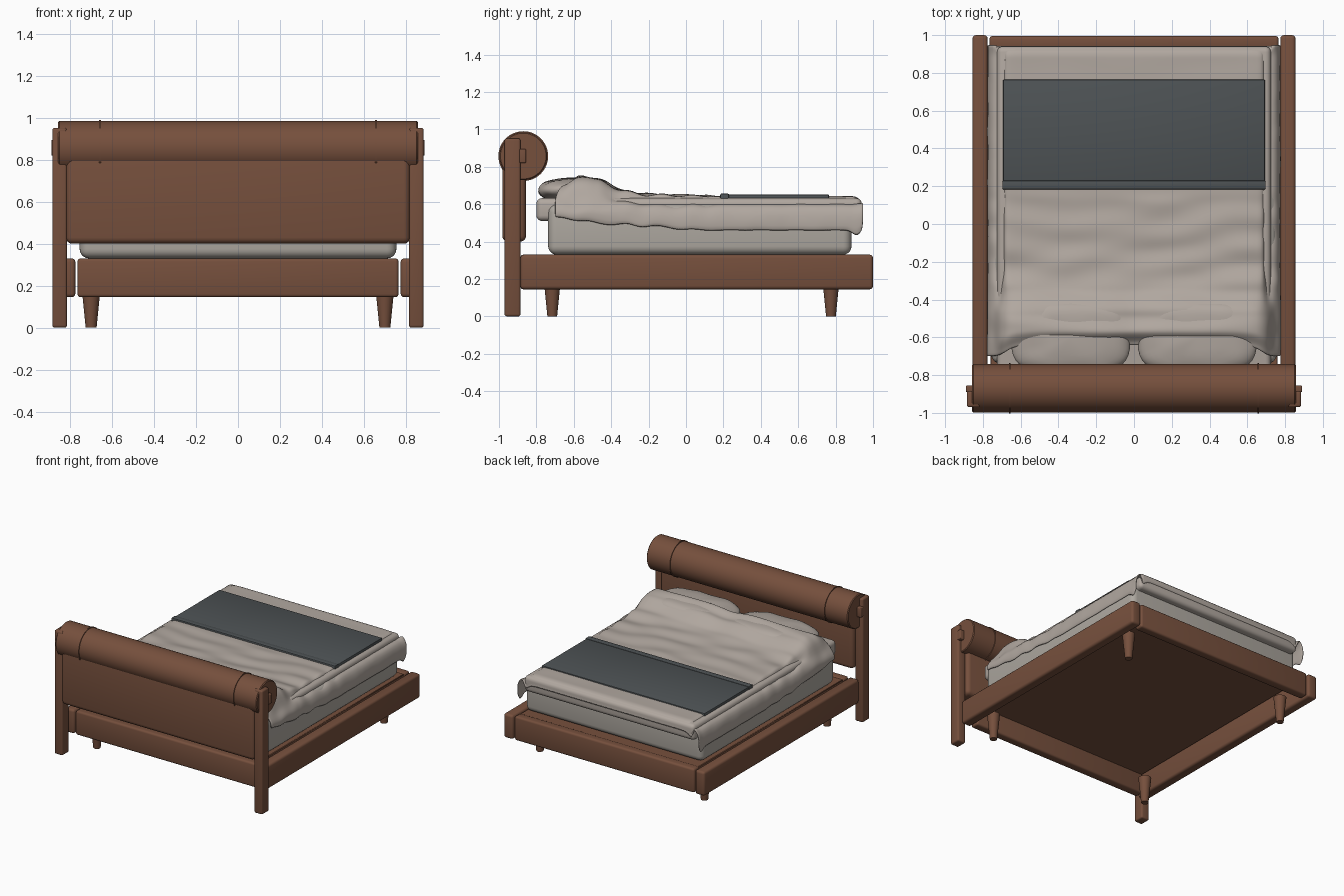
import bpy, bmesh, math
from mathutils import Vector, noise

cube = bpy.data.objects.get("Cube")
if cube:
    bpy.data.objects.remove(cube, do_unlink=True)


def material(name, rgb):
    m = bpy.data.materials.new(name)
    m.use_nodes = True
    m.diffuse_color = (*rgb, 1)
    bsdf = m.node_tree.nodes["Principled BSDF"]
    bsdf.inputs["Base Color"].default_value = (*rgb, 1)
    bsdf.inputs["Roughness"].default_value = 0.8
    return m


LEATHER = material("brown leather", (0.18, 0.079, 0.046))
LINEN = material("warm grey linen", (0.44, 0.39, 0.35))
TICKING = material("grey mattress cloth", (0.42, 0.39, 0.35))
WOOL = material("dark slate wool", (0.075, 0.085, 0.09))


def finish(name, bm, mat, angle=40):
    mesh = bpy.data.meshes.new(name)
    bmesh.ops.recalc_face_normals(bm, faces=bm.faces)
    bm.to_mesh(mesh)
    bm.free()
    mesh.materials.append(mat)
    ob = bpy.data.objects.new(name, mesh)
    bpy.context.collection.objects.link(ob)
    bpy.ops.object.select_all(action='DESELECT')
    ob.select_set(True)
    bpy.context.view_layer.objects.active = ob
    bpy.ops.object.shade_smooth_by_angle(angle=math.radians(angle))
    return ob


def box(name, xs, ys, zs, mat, bevel=0.012, segments=3):
    """Rounded box between two limits on each axis."""
    bm = bmesh.new()
    bmesh.ops.create_cube(bm, size=1)
    for v in bm.verts:
        v.co = [(a + b) / 2 + c * (b - a) for c, (a, b) in zip(v.co, (xs, ys, zs))]
    bmesh.ops.bevel(bm, geom=bm.edges[:], offset=bevel, segments=segments,
                    profile=0.5, affect='EDGES')
    return finish(name, bm, mat)


def lathe_x(name, profile, y, z, mat, steps=64):
    """Revolve (x, radius) points about an axis along x."""
    bm = bmesh.new()
    rings = [[bm.verts.new((x, y + r * math.cos(math.tau * i / steps),
                            z + r * math.sin(math.tau * i / steps)))
              for i in range(steps)] for x, r in profile]
    for a, b in zip(rings, rings[1:]):
        for i in range(steps):
            j = (i + 1) % steps
            bm.faces.new((a[i], a[j], b[j], b[i]))
    bm.faces.new(rings[0])
    bm.faces.new(rings[-1])
    return finish(name, bm, mat)


def lerp_points(points, t):
    """Smoothly interpolate a list of (t, value) pairs."""
    for (a, va), (b, vb) in zip(points, points[1:]):
        if t <= b:
            k = min(max((t - a) / (b - a), 0), 1)
            return va + (vb - va) * k * k * (3 - 2 * k)
    return points[-1][1]


# Bed frame
box("head_rail", (-0.765, 0.765), (-0.885, -0.815), (0.145, 0.33), LEATHER, 0.015)
box("foot_rail", (-0.765, 0.765), (0.925, 0.995), (0.145, 0.33), LEATHER, 0.015)
box("base_panel", (-0.76, 0.76), (-0.83, 0.94), (0.295, 0.325), LEATHER, 0.004, 1)
for side, s in (("left", 1), ("right", -1)):
    box(side + "_rail", sorted((s * 0.775, s * 0.855)), (-0.885, 1.0),
        (0.145, 0.33), LEATHER, 0.018)
    box(side + "_head_post", sorted((s * 0.815, s * 0.885)), (-0.97, -0.885),
        (0, 0.952), LEATHER, 0.012)
    box(side + "_roll_peg", sorted((s * 0.84, s * 0.89)), (-0.89, -0.855),
        (0.82, 0.895), LEATHER, 0.006)
    # Tapered legs
    for end, y in (("head", -0.715), ("foot", 0.775)):
        bm = bmesh.new()
        bmesh.ops.create_cone(bm, cap_ends=True, segments=24, radius1=0.026,
                              radius2=0.046, depth=0.2)
        bmesh.ops.translate(bm, verts=bm.verts, vec=(s * 0.7, y, 0.1))
        finish(f"{side}_{end}_leg", bm, LEATHER)

# Headboard panel with a bolster roll and two straps
box("headboard_panel", (-0.82, 0.82), (-0.982, -0.855), (0.4, 0.83), LEATHER, 0.03, 4)
lathe_x("bolster_roll", [(-0.857, 0.122), (-0.851, 0.128), (0.851, 0.128),
                         (0.857, 0.122)], -0.87, 0.857, LEATHER)
for side, s in (("left", 1), ("right", -1)):
    c = s * 0.658
    lathe_x(side + "_bolster_strap", [(c - 0.005, 0.128), (c - 0.004, 0.133),
                                      (c + 0.004, 0.133), (c + 0.005, 0.128)],
            -0.87, 0.857, LEATHER)

# Mattress and fitted topper
box("mattress", (-0.755, 0.755), (-0.737, 0.885), (0.33, 0.6), TICKING, 0.045, 5)
box("topper", (-0.725, 0.725), (-0.8, 0.94), (0.51, 0.632), LINEN, 0.03, 4)


# Pillows
def pillow(name, cx):
    bm = bmesh.new()
    bmesh.ops.create_uvsphere(bm, u_segments=40, v_segments=20, radius=1)
    for v in bm.verts:
        x, y, z = v.co
        square = lambda c: math.copysign(abs(c) ** 0.6, c)
        px, py = square(x) * 0.315, square(y) * 0.19
        pz = z * 0.06 + 0.008 * noise.noise(Vector((px * 9 + cx, py * 9, z)))
        v.co = (cx + px, -0.6 + py, 0.68 + pz + 0.04 * py)
    finish(name, bm, LINEN, 80)


pillow("left_pillow", 0.335)
pillow("right_pillow", -0.335)

# Duvet: cross-sections swept from head to foot
HEIGHT = [(-0.7, 0.705), (-0.6, 0.752), (-0.47, 0.735), (-0.34, 0.672),
          (-0.2, 0.652), (0.2, 0.643), (0.89, 0.643), (0.925, 0.635), (0.947, 0.57)]
HEM = [(-0.7, 0.525), (-0.4, 0.49), (0.1, 0.458), (0.86, 0.458), (0.92, 0.425), (0.947, 0.47)]


def half_section(y):
    """Points from the middle of the bed out to the hanging hem."""
    h, hem = lerp_points(HEIGHT, y), lerp_points(HEM, y)
    flat = [(0.09 * i, h) for i in range(8)]
    body = [(0.675, h), (0.688, h - 0.012), (0.696, 0.603), (0.715, 0.6),
            (0.745, 0.598), (0.768, 0.565), (0.776, 0.51), (0.774, hem)]
    head = [(0.665, h - 0.008), (0.695, h - 0.03), (0.715, h - 0.06), (0.735, 0.625),
            (0.752, 0.6), (0.77, 0.575), (0.778, 0.55), (0.774, hem)]
    w = lerp_points([(-0.48, 1), (-0.22, 0)], y)
    if y > 0.9:
        w = (y - 0.9) / 0.06
    return flat + [(a + (c - a) * w, b + (d - b) * w)
                   for (a, b), (c, d) in zip(body, head)]


def folds(x, y, z):
    """Soft ripples, strongest in the turned-back middle zone."""
    zone = lerp_points([(-0.7, 0.5), (-0.3, 1), (0.1, 0.6), (0.19, 0.08)], y)
    wave = math.sin(34 * y + 3 * math.cos(2.2 * x) + 2 * noise.noise(Vector((x * 3, y * 2, 0))))
    crumple = noise.noise(Vector((x * 4, y * 9, z * 6)))
    return zone * (0.006 * wave + 0.012 * crumple)


bm = bmesh.new()
rows, ROWS = [], 90
for r in range(ROWS + 1):
    y = -0.7 + 1.647 * r / ROWS
    half = half_section(y)
    section = [(-x, z) for x, z in half[:0:-1]] + half
    row = []
    for x, z in section:
        turn = lerp_points([(0.6, 0.058), (0.74, 0)], abs(x)) * max(0, 1 - r / 12)
        dip = 0.022 * math.exp(-(x / 0.09) ** 2) * lerp_points([(-0.5, 1), (-0.3, 0)], y)
        push = 0.006 * noise.noise(Vector((x * 2, y * 7, z * 14))) if abs(x) > 0.72 else 0
        row.append(bm.verts.new((x + math.copysign(push, x), y + turn,
                                 z - dip + folds(x, y, z))))
    rows.append(row)
for a, b in zip(rows, rows[1:]):
    for i in range(len(a) - 1):
        bm.faces.new((a[i], a[i + 1], b[i + 1], b[i]))
duvet = finish("duvet", bm, LINEN, 80)
thick = duvet.modifiers.new("thickness", 'SOLIDIFY')
thick.thickness = 0.012
thick.offset = -1
smooth = duvet.modifiers.new("smoothing", 'SUBSURF')
smooth.levels = smooth.render_levels = 1

# Knitted throw with its folded edge
box("throw_blanket", (-0.694, 0.694), (0.19, 0.765), (0.597, 0.652), WOOL, 0.008, 2)
box("throw_fold", (-0.697, 0.697), (0.183, 0.23), (0.597, 0.656), WOOL, 0.006, 2)
